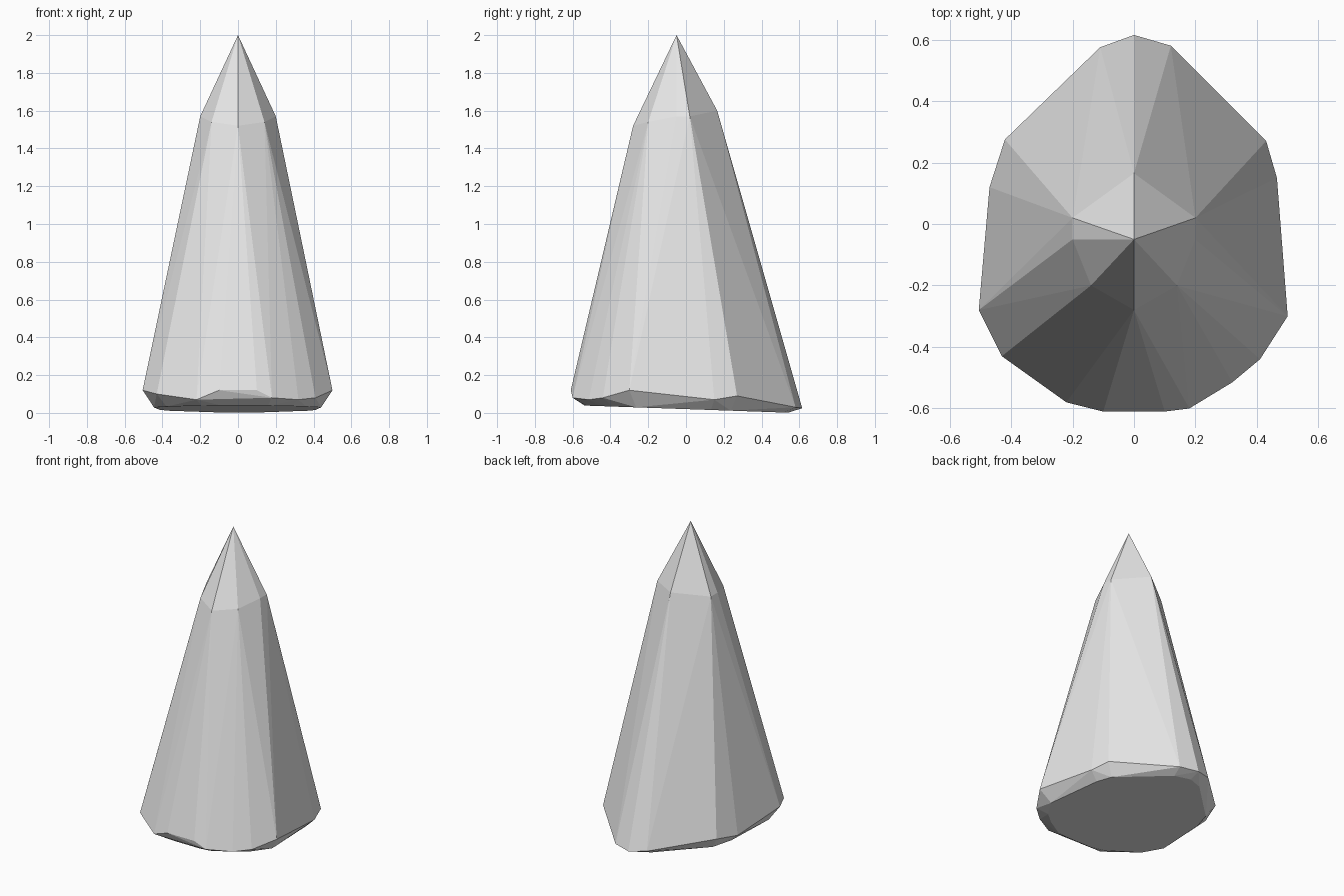
import bpy
import bmesh

# Remove the default cube if present
default_cube = bpy.data.objects.get("Cube")
if default_cube:
    bpy.data.objects.remove(default_cube, do_unlink=True)


def make_material(name, colour):
    material = bpy.data.materials.new(name)
    material.use_nodes = True
    material.diffuse_color = colour
    shader = material.node_tree.nodes["Principled BSDF"]
    shader.inputs["Base Color"].default_value = colour
    return material


def mirrored(points):
    """Return the points plus their copies across the middle plane."""
    return points + [(-x, y, z) for x, y, z in points if x]


def underside(points, inset):
    """Inset a rim and drop it onto the gently tilted base plane."""
    flat = []
    for x, y, z in points:
        base_x, base_y = x * inset, y * inset
        flat.append((base_x, base_y, 0.02 - 0.035 * base_y))
    return flat


def faceted_solid(name, points, material):
    """Wrap a set of corner points in a flat-faced convex shell."""
    bm = bmesh.new()
    for point in points:
        bm.verts.new(point)
    hull = bmesh.ops.convex_hull(bm, input=bm.verts[:])
    loose = {v for v in hull["geom_interior"] + hull["geom_unused"]
             if isinstance(v, bmesh.types.BMVert)}
    bmesh.ops.delete(bm, geom=list(loose), context="VERTS")
    bmesh.ops.recalc_face_normals(bm, faces=bm.faces[:])
    mesh = bpy.data.meshes.new(name)
    bm.to_mesh(mesh)
    bm.free()
    mesh.materials.append(material)
    solid = bpy.data.objects.new(name, mesh)
    bpy.context.collection.objects.link(solid)
    return solid


# Pointed tip and the shoulder below it
tip = [(0, -0.05, 2)]
shoulder = mirrored([
    (0, 0.165, 1.6), (0.2, 0.02, 1.57), (0.2, -0.05, 1.57),
    (0.14, -0.2, 1.54), (0, -0.28, 1.52),
])

# Uneven rim where the walls meet the chamfer
rim = [
    (0, 0.615, 0.025), (0.12, 0.58, 0.03), (0.43, 0.27, 0.09),
    (0.465, 0.15, 0.07), (0.5, -0.3, 0.12), (0.41, -0.44, 0.08),
    (0.32, -0.515, 0.07), (0.18, -0.6, 0.08), (0.1, -0.61, 0.12),
    (-0.1, -0.61, 0.12), (-0.22, -0.58, 0.07), (-0.43, -0.43, 0.1),
    (-0.505, -0.28, 0.12), (-0.47, 0.12, 0.07), (-0.42, 0.275, 0.09),
    (-0.11, 0.575, 0.04),
]

# Faceted cone with a chamfered base
grey = make_material("pale grey", (0.8, 0.8, 0.8, 1))
faceted_solid("faceted_cone", tip + shoulder + rim + underside(rim, 0.88), grey)
